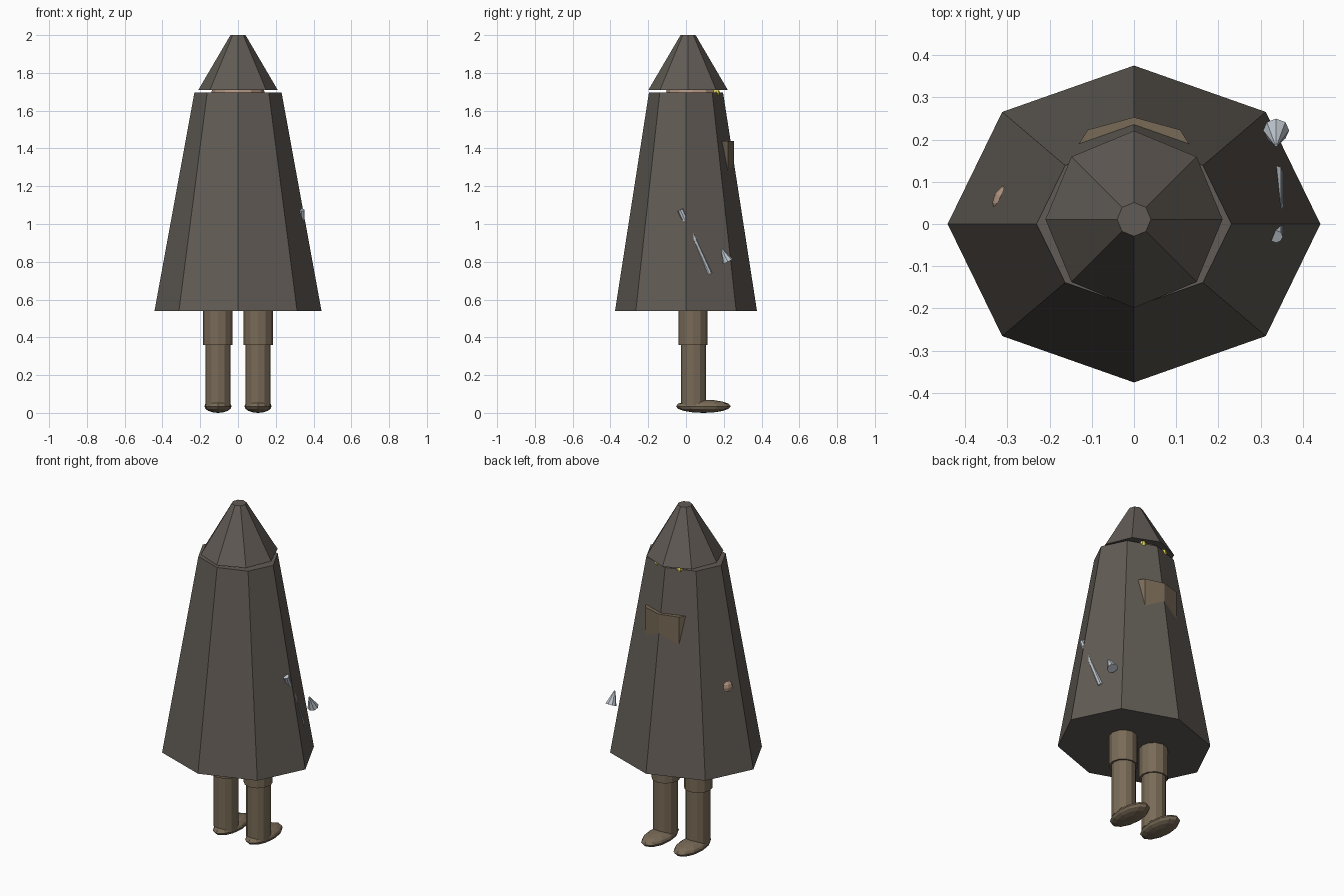
import bpy
from math import pi
from mathutils import Vector

if "Cube" in bpy.data.objects:
    bpy.data.objects.remove(bpy.data.objects["Cube"])


def material(name, rgb):
    m = bpy.data.materials.new(name)
    m.diffuse_color = (*rgb, 1)
    m.use_nodes = True
    m.node_tree.nodes["Principled BSDF"].inputs["Base Color"].default_value = m.diffuse_color
    return m


CLOTH = material("dark_cloth", (0.12, 0.105, 0.09))
LEATHER = material("leather", (0.19, 0.145, 0.095))
SKIN = material("skin", (0.45, 0.30, 0.22))
STEEL = material("steel", (0.5, 0.55, 0.6))
YELLOW = material("eye_yellow", (0.8, 0.7, 0.1))


def finish(name, mat):
    ob = bpy.context.object
    ob.name = name
    ob.data.materials.append(mat)
    return ob


def frustum(name, mat, a, b, ra, rb, sides=8, scale_y=1.0):
    """Tapered prism from point a (radius ra) to point b (radius rb)."""
    a, b = Vector(a), Vector(b)
    d = b - a
    bpy.ops.mesh.primitive_cone_add(vertices=sides, radius1=ra, radius2=rb,
                                    depth=d.length, location=(a + b) / 2)
    ob = finish(name, mat)
    ob.scale.y = scale_y
    ob.rotation_euler = Vector((0, 0, 1)).rotation_difference(d.normalized()).to_euler()
    return ob


def ball(name, mat, centre, radii, segments=12, rings=8):
    bpy.ops.mesh.primitive_uv_sphere_add(segments=segments, ring_count=rings,
                                         radius=1, location=centre)
    ob = finish(name, mat)
    ob.scale = radii
    return ob


# Cloak and hood
frustum("cloak", CLOTH, (0, 0, 0.54), (0, 0, 1.695), 0.442, 0.231, scale_y=0.85)
frustum("hood", CLOTH, (0, 0.011, 1.71), (0, 0.011, 2.0), 0.21, 0.04)

# Head and chest satchel peeking out of the cloak
ball("head", SKIN, (0, 0.035, 1.70), (0.14, 0.14, 0.14))
frustum("chest_pouch", LEATHER, (0, 0.151, 1.15), (0, 0.151, 1.44), 0.155, 0.155,
        scale_y=0.66)

# Paired parts
for side, s in (("left", -1), ("right", 1)):
    x = 0.106 * s
    ball(side + "_eye", YELLOW, (0.072 * s, 0.16, 1.695), (0.02, 0.02, 0.02), 8, 6)
    frustum(side + "_thigh", LEATHER, (x, 0.037, 0.36), (x, 0.037, 0.75), 0.078, 0.078, 12)
    frustum(side + "_shin", LEATHER, (x, 0.04, 0.04), (x, 0.04, 0.37), 0.067, 0.067, 12)
    ball(side + "_foot", LEATHER, (x, 0.092, 0.035), (0.072, 0.145, 0.035))

# Hand and weapon breaking through the cloak sides
ball("left_hand", SKIN, (-0.29, 0.05, 1.02), (0.046, 0.046, 0.046))
frustum("weapon_shaft", STEEL, (0.337, -0.03, 1.075), (0.337, 0.124, 0.735), 0.016, 0.016)
frustum("weapon_spike", STEEL, (0.337, 0.222, 0.80), (0.337, 0.187, 0.87), 0.031, 0.004)
